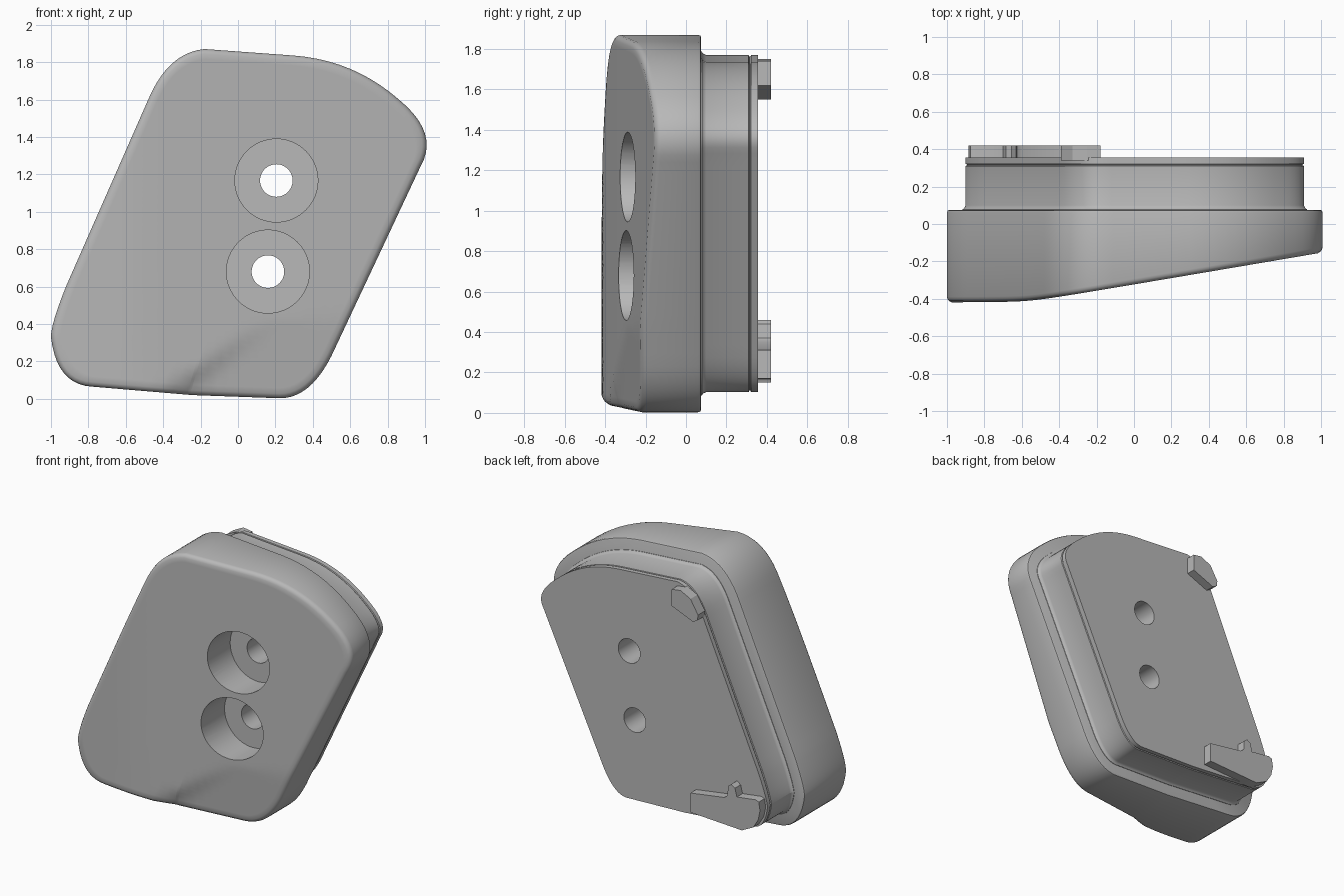
import bpy, bmesh, math
from mathutils import Vector

cube = bpy.data.objects.get("Cube")
if cube:
    bpy.data.objects.remove(cube)

grey = bpy.data.materials.new("plain_grey")
grey.use_nodes = True
grey.diffuse_color = (0.48, 0.48, 0.48, 1)
grey.node_tree.nodes["Principled BSDF"].inputs["Base Color"].default_value = grey.diffuse_color


def rounded_outline(corners, segs=10, step=0.07):
    """Curved corners (start, control, end) joined by subdivided straight runs."""
    pts = []
    for i, (a, b, c) in enumerate(corners):
        a, b, c = Vector(a), Vector(b), Vector(c)
        for k in range(segs + 1):
            t = k / segs
            pts.append(a * (1 - t) ** 2 + b * 2 * t * (1 - t) + c * t * t)
        nxt = Vector(corners[(i + 1) % len(corners)][0])
        n = max(1, round((nxt - c).length / step))
        pts += [c.lerp(nxt, k / n) for k in range(1, n)]
    return [p for i, p in enumerate(pts) if (p - pts[i - 1]).length > 1e-4]


def inset(pts, d):
    """Offset a clockwise outline inwards."""
    out = []
    for i, p in enumerate(pts):
        t = (pts[(i + 1) % len(pts)] - pts[i - 1]).normalized()
        out.append(p + Vector((t.y, -t.x)) * d)
    return out


def loft(name, rings):
    """Skin rings of 3D points; both ends are closed."""
    bm = bmesh.new()
    loops = [[bm.verts.new(p) for p in ring] for ring in rings]
    n = len(loops[0])
    for r, s in zip(loops, loops[1:]):
        for i in range(n):
            j = (i + 1) % n
            bm.faces.new((r[i], r[j], s[j], s[i]))
    bm.faces.new(loops[0])
    bm.faces.new(loops[-1])
    bmesh.ops.recalc_face_normals(bm, faces=bm.faces)
    mesh = bpy.data.meshes.new(name)
    bm.to_mesh(mesh)
    bm.free()
    mesh.materials.append(grey)
    obj = bpy.data.objects.new(name, mesh)
    bpy.context.collection.objects.link(obj)
    return obj


def flat(pts, y):
    return [(p.x, y, p.y) for p in pts]


def select_only(obj):
    bpy.ops.object.select_all(action='DESELECT')
    obj.select_set(True)
    bpy.context.view_layer.objects.active = obj


def smoothstep(t):
    t = min(1, max(0, t))
    return t * t * (3 - 2 * t)


def front_depth(p):
    """Sloping front face, levelling off on one side, with a shallow crease below."""
    slope, limit, soft = -0.29 + 0.17 * (p.x - 0.2), -0.42, 0.02
    y = (slope + limit + math.sqrt((slope - limit) ** 2 + soft ** 2)) / 2
    below = (p.x + 0.4) * 0.6 - (p.y - 0.05) * 0.8
    return y + 0.04 * smoothstep(below / 0.1) * max(0, 1 - p.y / 0.42)


outline = rounded_outline([
    ((-0.48, 1.6), (-0.375, 1.85), (-0.18, 1.87)),
    ((0.3, 1.835), (0.62, 1.81), (0.86, 1.6)),
    ((0.86, 1.6), (1.08, 1.42), (0.975, 1.24)),
    ((0.5, 0.23), (0.385, 0), (0.22, 0.003)),
    ((-0.25, 0.02), (-0.26, 0.021), (-0.27, 0.022)),
    ((-0.78, 0.065), (-0.97, 0.075), (-1, 0.33)),
    ((-1, 0.33), (-1, 0.4), (-0.92, 0.6)),
])

# Main body: flat back, softened rims, sculpted front
rings = [flat(inset(outline, 0.012), 0.075), flat(inset(outline, 0.004), 0.071),
         flat(outline, 0.06)]
for d, lift in ((0, 0.03), (0.003, 0.018), (0.01, 0.008), (0.025, 0)):
    rings.append([(p.x, front_depth(p) + lift, p.y) for p in inset(outline, d)])
centre, face_edge = Vector((0, 0.93)), inset(outline, 0.025)
for k in range(29, 0, -1):
    ring = [centre.lerp(p, k / 30) for p in face_edge]
    rings.append([(p.x, front_depth(p), p.y) for p in ring])
body = loft("body", rings)

# Raised plug on the back, with a root fillet and a fine groove near its end
plug_profile = ((0.06, 0.08), (0.078, 0.083), (0.085, 0.093), (0.1, 0.1), (0.31, 0.1),
                (0.313, 0.107), (0.319, 0.107), (0.322, 0.1), (0.355, 0.1))
plug = loft("back_plug", [flat(inset(outline, d), y) for y, d in plug_profile])

# Locating tabs on the plug
tabs = {
    "upper_tab": [(-0.18, 1.62), (-0.18, 1.74), (-0.25, 1.75), (-0.33, 1.71),
                  (-0.39, 1.61), (-0.385, 1.57), (-0.35, 1.55)],
    "lower_tab": [(-0.33, 0.17), (-0.33, 0.31), (-0.6, 0.35), (-0.625, 0.37), (-0.63, 0.44),
                  (-0.655, 0.46), (-0.685, 0.44), (-0.7, 0.38), (-0.85, 0.4), (-0.875, 0.39),
                  (-0.885, 0.33), (-0.87, 0.26), (-0.83, 0.195), (-0.74, 0.15)],
}
tab_objects = [loft(name, [flat([Vector(p) for p in pts], y) for y in (0.34, 0.42)])
               for name, pts in tabs.items()]


def drill(target, x, z, radius, y0, y1):
    circle = [Vector((x + radius * math.cos(a), z + radius * math.sin(a)))
              for a in (math.tau * k / 64 for k in range(64))]
    cutter = loft("hole_cutter", [flat(circle, y0), flat(circle, y1)])
    cutter.hide_render = True
    mod = target.modifiers.new("hole", 'BOOLEAN')
    mod.operation, mod.solver, mod.object = 'DIFFERENCE', 'EXACT', cutter
    select_only(target)
    bpy.ops.object.modifier_apply(modifier=mod.name)
    bpy.data.objects.remove(cutter)


# Two counterbored screw holes
for x, z in ((0.205, 1.167), (0.16, 0.68)):
    drill(body, x, z, 0.222, -0.7, -0.065)
    for part in (body, plug):
        drill(part, x, z, 0.087, -0.3, 0.6)

for obj in [body, plug] + tab_objects:
    select_only(obj)
    bpy.ops.object.shade_smooth_by_angle(angle=math.radians(32))
